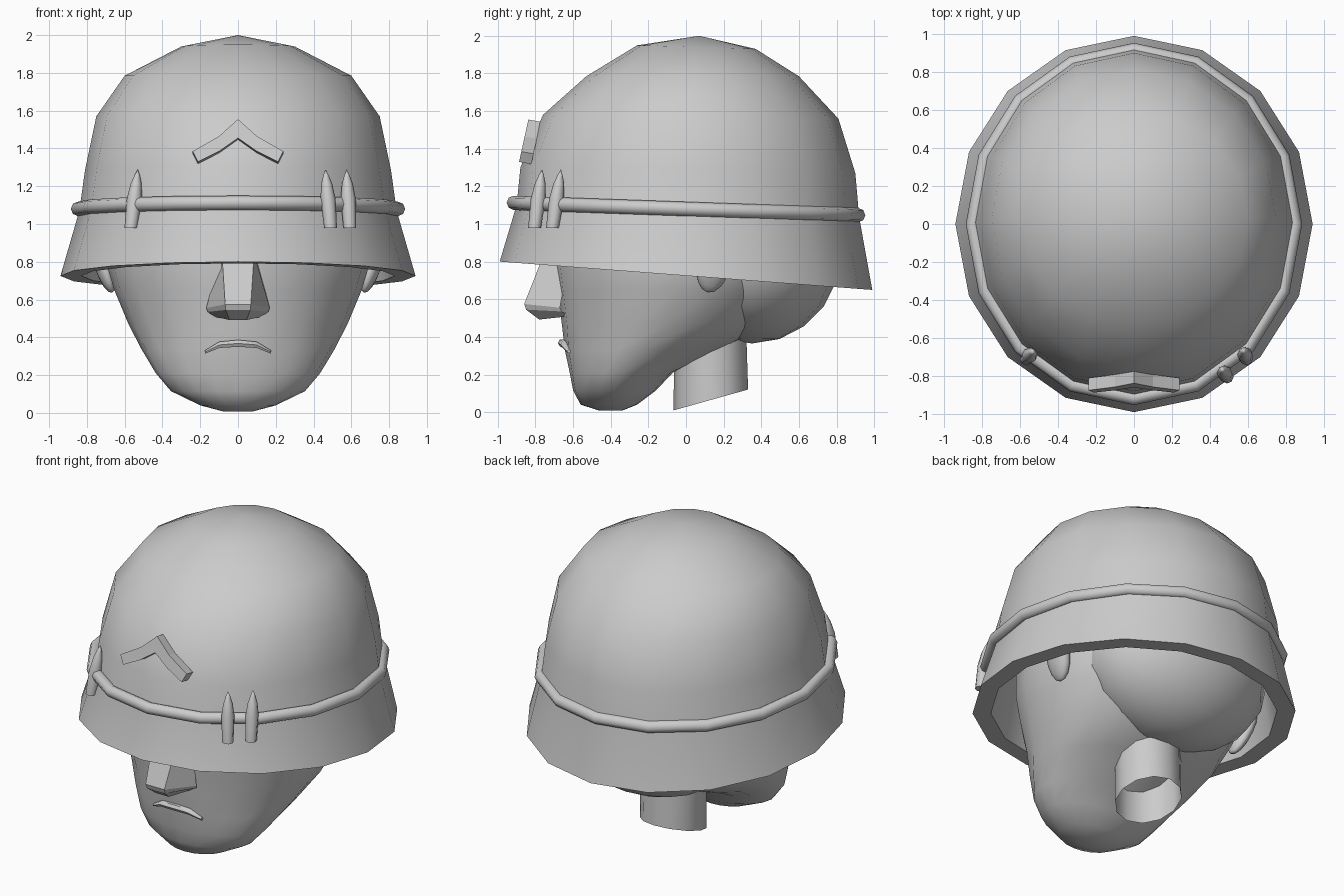
import bpy, bmesh
from math import sin, cos, pi, radians
from mathutils import Vector

if "Cube" in bpy.data.objects:
    bpy.data.objects.remove(bpy.data.objects["Cube"])


def finish(name, bm, angle=35):
    bmesh.ops.remove_doubles(bm, verts=bm.verts, dist=0.0005)
    bmesh.ops.recalc_face_normals(bm, faces=bm.faces)
    me = bpy.data.meshes.new(name)
    bm.to_mesh(me)
    bm.free()
    ob = bpy.data.objects.new(name, me)
    bpy.context.collection.objects.link(ob)
    bpy.ops.object.select_all(action='DESELECT')
    ob.select_set(True)
    bpy.context.view_layer.objects.active = ob
    if angle:
        bpy.ops.object.shade_smooth_by_angle(angle=radians(angle))
    return ob


def ring(rx, ry, z, y=0, slope=0, x=0, n=16):
    """Horizontal ellipse; slope drops it towards the back."""
    return [Vector((x + rx * cos(2 * pi * i / n), y + ry * sin(2 * pi * i / n),
                    z - slope * ry * sin(2 * pi * i / n))) for i in range(n)]


def loft(name, rings, caps=(False, False), closed=False, angle=35):
    bm = bmesh.new()
    rows = [[bm.verts.new(p) for p in r] for r in rings]
    n = len(rows[0])
    pairs = list(zip(rows, rows[1:])) + ([(rows[-1], rows[0])] if closed else [])
    for a, b in pairs:
        for i in range(n):
            j = (i + 1) % n
            bm.faces.new((a[i], a[j], b[j], b[i]))
    for cap, row in zip(caps, (rows[0], rows[-1])):
        if cap:
            bm.faces.new(row)
    return finish(name, bm, angle)


def ellipsoid(name, loc, size, seg=16, rows=10, rot=(0, 0, 0)):
    bm = bmesh.new()
    bmesh.ops.create_uvsphere(bm, u_segments=seg, v_segments=rows, radius=1)
    ob = finish(name, bm, 50)
    ob.location, ob.scale, ob.rotation_euler = loc, size, rot
    return ob


# Helmet shell: inner dome, rim, flared brim, outer dome (rx, ry, z, y, slope)
shell = [(0, 0, 1.90, .06, 0), (.55, .53, 1.70, .03, .01), (.70, .75, 1.45, .02, .015),
         (.77, .83, 1.07, .01, .035), (.83, .88, .725, 0, .076),
         (.94, .99, .725, 0, .076), (.84, .91, 1.07, .01, .035),
         (.81, .89, 1.285, .01, .017), (.75, .785, 1.57, .025, .013),
         (.60, .565, 1.785, .035, 0), (.30, .315, 1.94, .055, .03), (0, 0, 2.0, .07, 0)]
loft("helmet", [ring(*s) for s in shell])

# Band around the helmet
m = .038
band = [ring(.847 + m * cos(a), .915 + m * cos(a), 1.08 + m * sin(a), 0, .035)
        for a in [2 * pi * k / 8 for k in range(8)]]
loft("helmet_band", band, closed=True, angle=50)

# Cartridges tucked in the band (base, tip)
rounds = [((-.567, -.71, .98), (-.53, -.67, 1.29)),
          ((.49, -.805, .98), (.463, -.765, 1.29)),
          ((.592, -.71, .98), (.575, -.665, 1.29))]
for k, (base, tip) in enumerate(rounds):
    b, t = Vector(base), Vector(tip)
    rows = []
    for f, r in [(0, .034), (.5, .040), (.75, .029), (.9, .014), (1, 0)]:
        c = b.lerp(t, f)
        rows.append(ring(r, r, c.z, c.y, 0, c.x, 8))
    loft(f"cartridge_{k + 1}", rows, caps=(True, False), angle=50)

# Chevron badge leaning along the dome
half = [(.10, 1.465), (.24, 1.385), (.212, 1.33), (.10, 1.385)]
outline = [(0, 1.555)] + half + [(0, 1.455)] + [(-x, z) for x, z in reversed(half)]
lean = lambda z: -.885 + .22 * (z - 1.34)
n = len(outline)
bm = bmesh.new()
front = [bm.verts.new((x, lean(z), z)) for x, z in outline]
back = [bm.verts.new((x, lean(z) + .065, z - .012)) for x, z in outline]
for i in range(n):
    j = (i + 1) % n
    bm.faces.new((front[i], front[j], back[j], back[i]))
for row in (front, back):
    for q in ((0, 1, 4, 5), (1, 2, 3, 4), (0, 5, 6, 9), (9, 6, 7, 8)):
        bm.faces.new([row[i] for i in q])
finish("chevron_badge", bm, 0)

# Face and jaw: (half width, front y, back y, z)
face = [(.08, -.46, -.34, .008), (.20, -.56, -.26, .04), (.355, -.60, -.16, .115),
        (.435, -.618, -.07, .21), (.51, -.645, .20, .335), (.58, -.66, .45, .47),
        (.655, -.685, .60, .65), (.70, -.705, .70, .80), (.70, -.70, .70, 1.1),
        (.60, -.58, .60, 1.4)]
loft("face", [ring(w, (b - f) / 2, z, (f + b) / 2, 0, 0, 20) for w, f, b, z in face],
     caps=(True, True), angle=50)

# Back of the skull
ellipsoid("skull_back", (0, .35, .85), (.62, .475, .485))

# Ears
for s, side in ((-1, "left"), (1, "right")):
    ellipsoid(f"{side}_ear", (s * .715, .15, .79), (.05, .09, .165), 10, 8,
              (radians(-12), s * radians(18), 0))

# Nose
def nose_row(fw, fy, fz, bw, by, bz):
    return [Vector(p) for p in ((-fw, fy, fz), (fw, fy, fz), (bw, by, bz), (-bw, by, bz))]


loft("nose", [nose_row(.085, -.755, .84, .095, -.62, .84),
              nose_row(.068, -.86, .575, .168, -.67, .555),
              nose_row(.065, -.85, .545, .160, -.66, .535),
              nose_row(.045, -.78, .492, .130, -.62, .510)],
     caps=(True, True), angle=25)

# Mouth: frowning tube
path = [(-.175, -.622, .322, .010), (-.10, -.648, .360, .019), (0, -.66, .368, .021),
        (.10, -.648, .360, .019), (.175, -.622, .322, .010)]
rows = [[Vector((x, y + r * cos(2 * pi * k / 6), z + r * sin(2 * pi * k / 6)))
         for k in range(6)] for x, y, z, r in path]
loft("mouth", rows, caps=(True, True), angle=50)

# Neck: open tube with slanted lower end
loft("neck", [ring(.2, .198, .065, .132, -.28, 0, 12), ring(.2, .19, .5, .128, 0, 0, 12)],
     angle=40)
